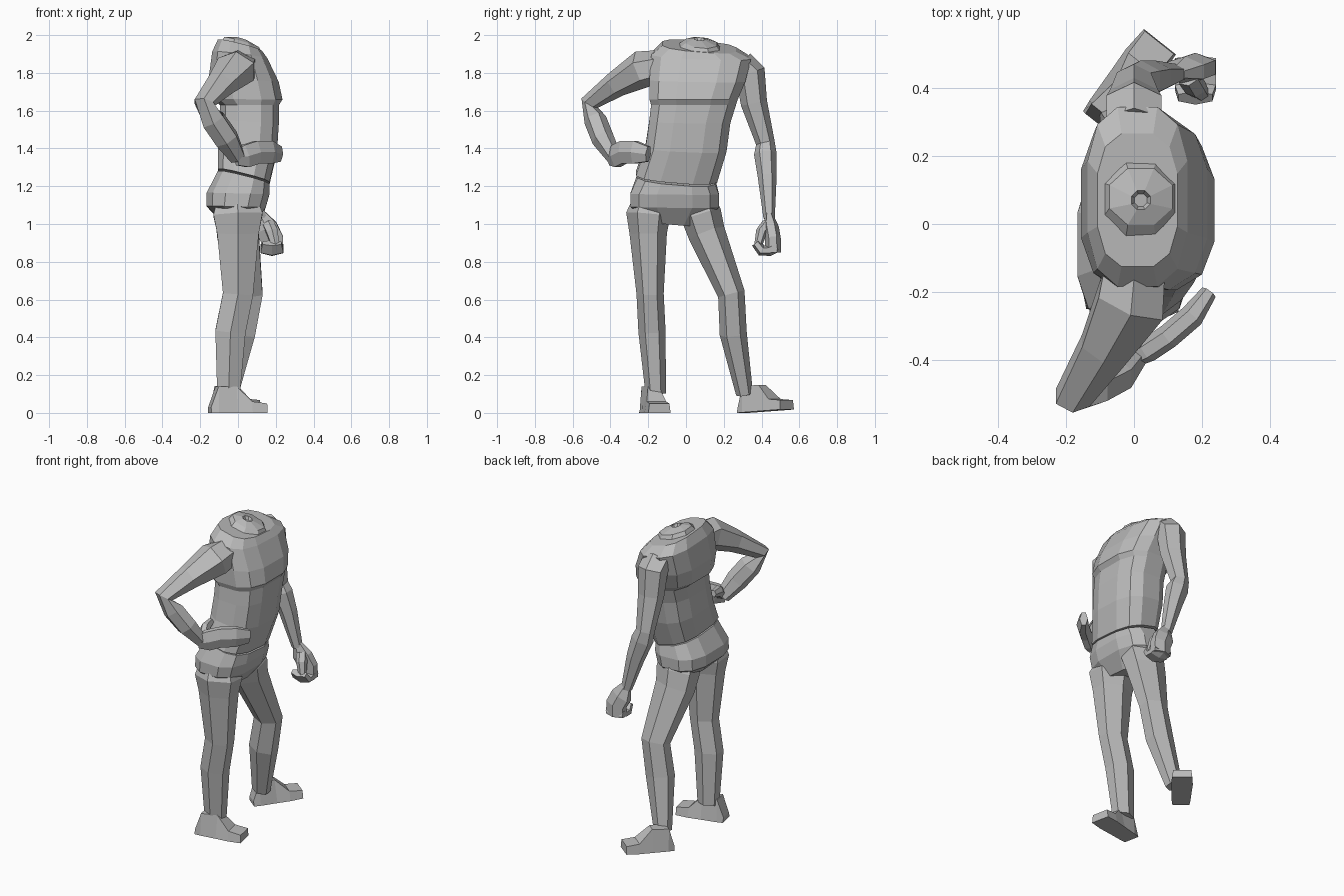
import bpy, bmesh, math
from mathutils import Vector, Matrix

if "Cube" in bpy.data.objects:
    bpy.data.objects.remove(bpy.data.objects["Cube"])

LEVEL = .5
GREY = (LEVEL, LEVEL, LEVEL, 1)
SIDE = Vector((1, 0, 0))
UP = Vector((0, 0, 1))

material = bpy.data.materials.new("plain grey")
material.use_nodes = True
material.diffuse_color = GREY
material.node_tree.nodes["Principled BSDF"].inputs["Base Color"].default_value = GREY


def skin(name, rings):
    """Bridge equal rings of points and cap both ends."""
    bm = bmesh.new()
    loops = [[bm.verts.new(point) for point in ring] for ring in rings]
    count = len(loops[0])
    for lower, upper in zip(loops, loops[1:]):
        for i in range(count):
            j = (i + 1) % count
            bm.faces.new((lower[i], lower[j], upper[j], upper[i]))
    bm.faces.new(loops[0][::-1])
    bm.faces.new(loops[-1])
    bmesh.ops.recalc_face_normals(bm, faces=bm.faces)
    mesh = bpy.data.meshes.new(name)
    bm.to_mesh(mesh)
    bm.free()
    mesh.materials.append(material)
    part = bpy.data.objects.new(name, mesh)
    bpy.context.collection.objects.link(part)
    return part


def circle(count):
    """Evenly spaced angles whose first edge faces forwards."""
    return [2 * math.pi * (i + .5) / count for i in range(count)]


def power(value, exponent):
    return math.copysign(abs(value) ** exponent, value)


def body(name, levels, count=12, square=.7, lean=None):
    """Stack rounded boxes of x, y, z, half depth, half width.
    All rings tip forwards by lean, or only the end rings where it is not given."""
    rings = []
    for k, (x, y, z, depth, width) in enumerate(levels):
        tip = lean or (2 * k / (len(levels) - 1) - 1) ** 2
        ring = []
        for angle in circle(count):
            dx = depth * power(math.cos(angle), square)
            dy = width * power(math.sin(angle), square)
            ring.append((x + dx, y + dy, z - tip * (dx / 4 + dy / 12)))
        rings.append(ring)
    return skin(name, rings)


def limb(name, path, flat=1, toward=SIDE):
    """Six-sided tube along points of x, y, z, radius; flat narrows it across."""
    points = [Vector(step[:3]) for step in path]
    last = len(points) - 1
    rings = []
    for k, (point, step) in enumerate(zip(points, path)):
        along = (points[min(k + 1, last)] - points[max(k - 1, 0)]).normalized()
        u = (toward - along * toward.dot(along)).normalized()
        v = along.cross(u) * flat
        u = u / math.cos(math.pi / 6)
        rings.append([point + step[3] * (u * math.cos(angle) + v * math.sin(angle))
                      for angle in circle(6)])
    return skin(name, rings)


def shoe(name, heel, yaw, pitch=0):
    """Wedge from heel to toe, with stations of distance, half width, height, top taper."""
    stations = ((0, .05, .03, .8), (.04, .055, .14, .8), (.14, .06, .14, .5),
                (.22, .065, .06, .8), (.3, .06, .05, .9))
    turn = (Matrix.Translation(heel) @ Matrix.Rotation(yaw, 4, "Z")
            @ Matrix.Rotation(-pitch, 4, "Y"))
    rings = [[turn @ Vector(corner) for corner in
              ((along, -wide, 0), (along, wide, 0),
               (along, wide * taper, high), (along, -wide * taper, high))]
             for along, wide, high, taper in stations]
    return skin(name, rings)


# Shirt with a chest overhang, then the low neck cap with its small socket
body("shirt_torso", [
    (.03, -.05, 1.25, .14, .22), (.05, 0, 1.4, .16, .22), (.06, .02, 1.54, .16, .22),
    (.06, .04, 1.63, .16, .23), (.05, .04, 1.66, .19, .24), (.03, .06, 1.76, .19, .26),
    (.01, .08, 1.89, .15, .27), (.01, .07, 1.94, .12, .2)])
body("neck_cap", [
    (.02, .07, 1.92, .12, .13), (.02, .08, 1.96, .1, .09),
    (.02, .07, 1.98, .03, .03), (.02, .07, 1.96, .02, .02)], count=8, square=1, lean=1.2)

# Trousers
body("trouser_hips", [
    (.03, -.05, 1.24, .14, .21), (0, -.06, 1.16, .17, .24),
    (-.01, -.06, 1.09, .16, .24), (-.02, -.07, 1.02, .1, .15)])
limb("right_leg", [
    (-.01, -.18, 1.17, .09), (0, -.2, 1.05, .13), (0, -.2, .95, .11), (0, -.19, .63, .08),
    (-.04, -.18, .43, .08), (-.05, -.16, .1, .06)], flat=.9)
limb("left_leg", [
    (-.01, .04, 1.17, .09), (0, .08, 1.05, .12), (0, .11, .95, .11), (.05, .24, .63, .08),
    (.01, .25, .42, .08), (-.05, .31, .1, .05)], flat=.9)

# Shoes
shoe("right_shoe", (-.15, -.2, 0), yaw=.2)
shoe("left_shoe", (-.11, .3, 0), yaw=.9, pitch=.06)

# Right arm bent, hand on the hip
limb("right_arm", [
    (0, -.15, 1.83, .09), (-.01, -.23, 1.82, .1), (-.09, -.37, 1.74, .07),
    (-.18, -.51, 1.64, .05), (-.13, -.48, 1.55, .06), (-.06, -.44, 1.45, .06),
    (0, -.38, 1.35, .04)])
limb("right_hand", [
    (-.01, -.4, 1.35, .04), (.04, -.37, 1.36, .06), (.1, -.33, 1.38, .06),
    (.17, -.27, 1.38, .06), (.22, -.2, 1.37, .04)], flat=.6, toward=UP)
limb("right_thumb", [(.01, -.37, 1.37, .03), (-.01, -.32, 1.41, .03), (-.02, -.25, 1.42, .02)],
     toward=UP)

# Left arm hanging, hand loosely closed
limb("left_arm", [
    (0, .29, 1.84, .08), (0, .34, 1.8, .08), (0, .36, 1.64, .07), (0, .42, 1.43, .05),
    (.02, .42, 1.37, .06), (.06, .43, 1.25, .05), (.12, .44, 1.03, .03)])
limb("left_palm", [
    (.12, .44, 1.05, .03), (.15, .45, .98, .06), (.18, .46, .92, .06), (.18, .46, .85, .06)],
     flat=.7)
limb("left_fingers", [
    (.18, .48, .88, .06), (.18, .44, .86, .06), (.18, .4, .86, .06), (.18, .37, .9, .05)],
     flat=.5)
limb("left_thumb", [(.16, .43, 1, .03), (.18, .4, .96, .03), (.2, .38, .88, .02)])
